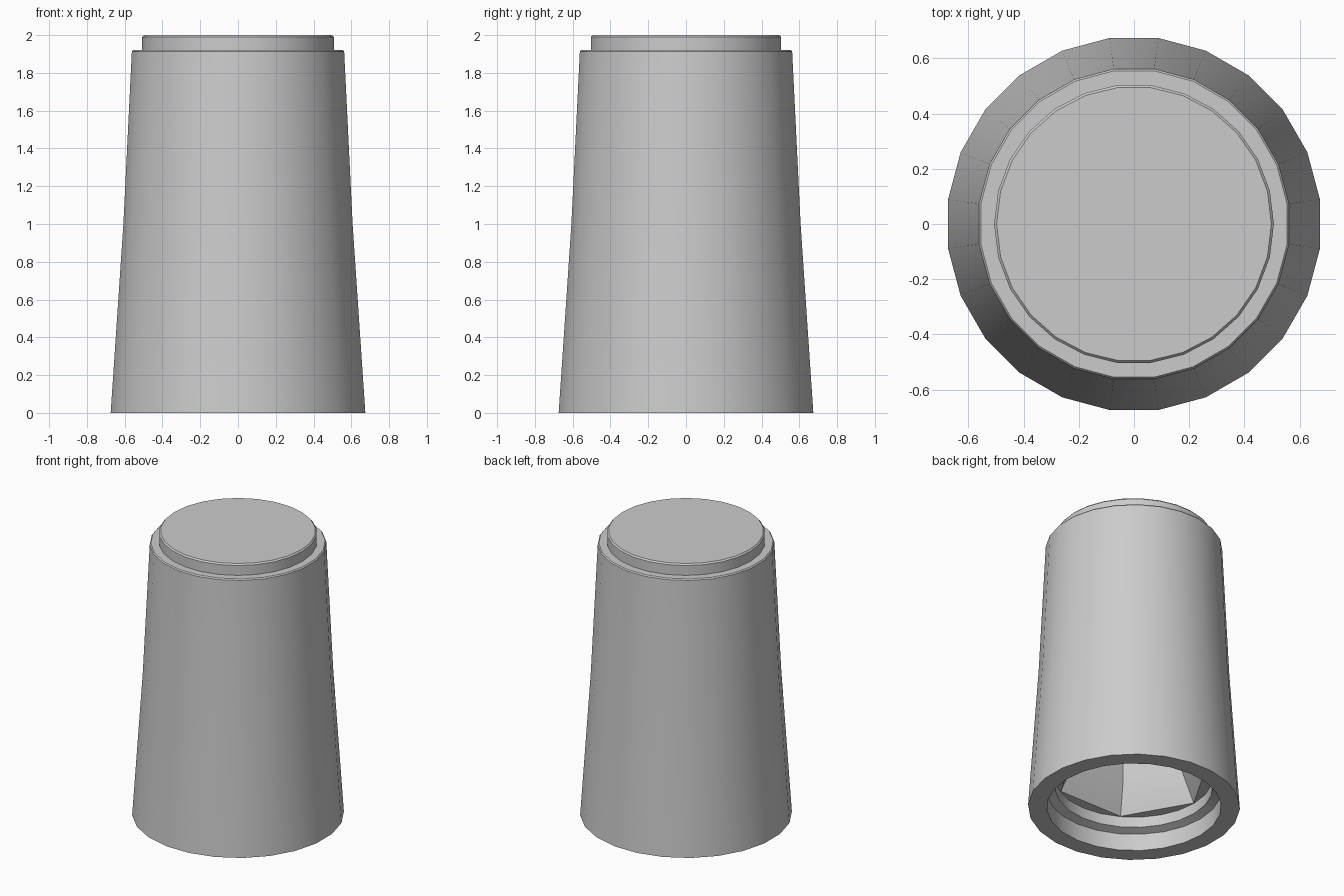
import bpy, bmesh
from math import pi, sin, cos

default = bpy.data.objects.get("Cube")
if default:
    bpy.data.objects.remove(default, do_unlink=True)

grey = bpy.data.materials.new("plain_grey")
grey.use_nodes = True
colour = (0.6, 0.6, 0.6, 1)
grey.diffuse_color = colour
grey.node_tree.nodes["Principled BSDF"].inputs["Base Color"].default_value = colour


def circle(radius, z, sides, turn=0.0):
    """Ring of points on a circle."""
    return [(radius * cos(2 * pi * i / sides + turn),
             radius * sin(2 * pi * i / sides + turn), z) for i in range(sides)]


def hexagon(radius, z, sides):
    """Ring of points spread along a hexagon."""
    ring = []
    for i in range(sides):
        a = 2 * pi * i / sides
        r = radius * cos(pi / 6) / cos(a % (pi / 3) - pi / 6)
        ring.append((r * cos(a), r * sin(a), z))
    return ring


def skin(name, rings):
    """Join the rings with quads and close both ends."""
    bm = bmesh.new()
    loops = [[bm.verts.new(p) for p in ring] for ring in rings]
    for low, high in zip(loops, loops[1:]):
        n = len(low)
        for i in range(n):
            j = (i + 1) % n
            bm.faces.new((low[i], low[j], high[j], high[i]))
    bm.faces.new(loops[0])
    bm.faces.new(loops[-1])
    bmesh.ops.recalc_face_normals(bm, faces=bm.faces)
    mesh = bpy.data.meshes.new(name)
    bm.to_mesh(mesh)
    bm.free()
    mesh.materials.append(grey)
    obj = bpy.data.objects.new(name, mesh)
    bpy.context.collection.objects.link(obj)
    bpy.ops.object.select_all(action='DESELECT')
    obj.select_set(True)
    bpy.context.view_layer.objects.active = obj
    bpy.ops.object.shade_smooth_by_angle(angle=pi / 6)
    return obj


SIDES = 24
HALF_STEP = pi / SIDES

# Hollow body: hex socket, flat ledge, stepped mouth, then the tapered outside
socket = [hexagon(r, z, SIDES) for r, z in [(0.4, 1.4), (0.4, 0.42), (0.5, 0.215)]]
mouth = [circle(r, z, SIDES) for r, z in
         [(0.505, 0.215), (0.505, 0.14), (0.56, 0.12), (0.56, 0)]]
outside = [circle(r, z, SIDES, HALF_STEP) for r, z in
           [(0.68, 0), (0.612, 1), (0.567, 1.912), (0.56, 1.92)]]
skin("tapered_body", socket + mouth + outside)

# Raised disc on the top, with a small bevel
skin("top_disc", [circle(r, z, 26) for r, z in
                  [(0.507, 1.9), (0.507, 1.99), (0.498, 2)]])
